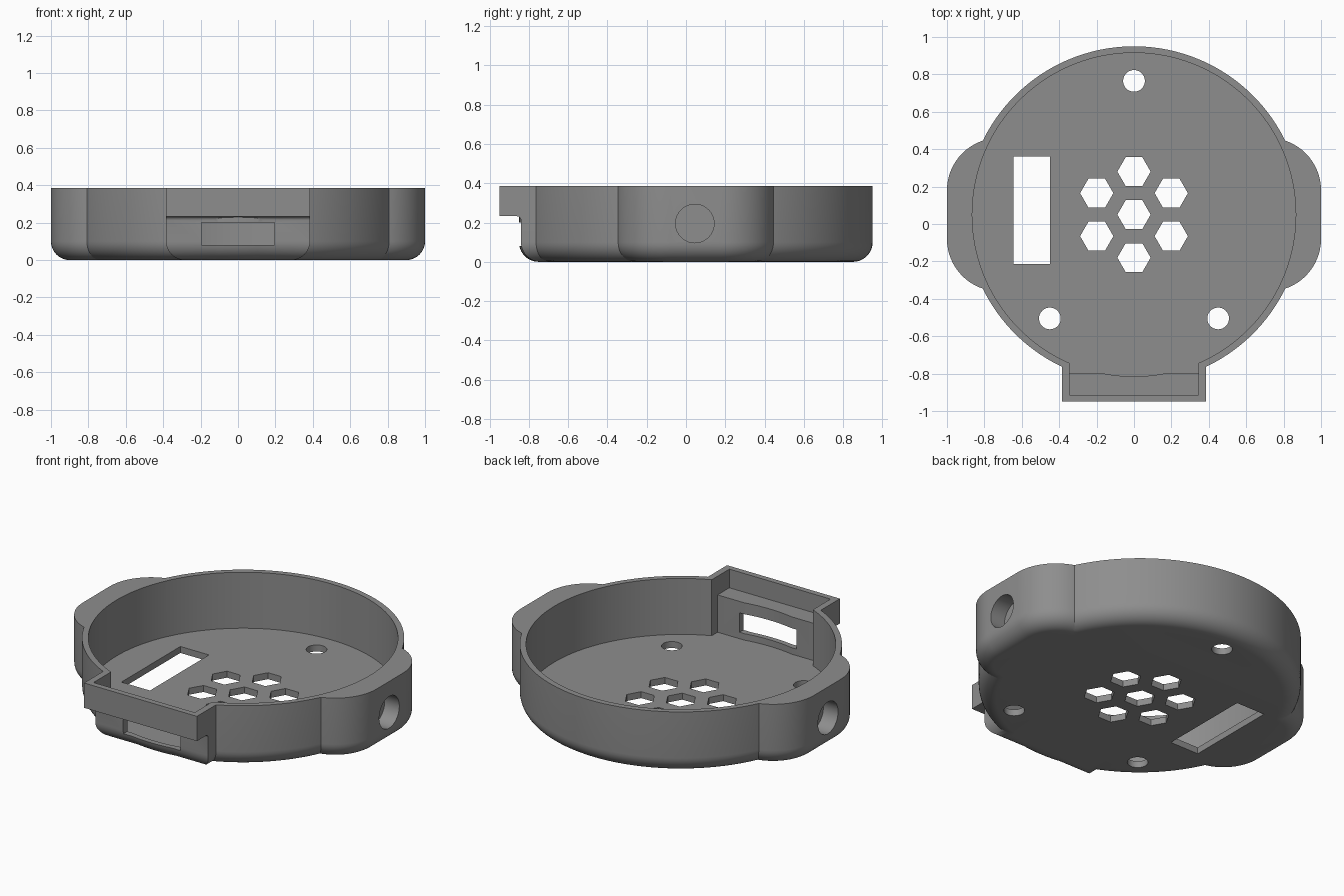
import bpy, bmesh, math
from math import sin, cos, pi, radians

if "Cube" in bpy.data.objects:
    bpy.data.objects.remove(bpy.data.objects["Cube"])

H, FLOOR, FILLET, CY = 0.385, 0.04, 0.1, 0.05   # height, floor thickness, bottom round, ring centre y

grey = bpy.data.materials.new("plain grey")
grey.diffuse_color = (0.27, 0.27, 0.27, 1)
grey.use_nodes = True
grey.node_tree.nodes["Principled BSDF"].inputs["Base Color"].default_value = grey.diffuse_color


def loft(name, rings):
    """Closed solid through rings of equal point count, bottom to top."""
    bm = bmesh.new()
    loops = [[bm.verts.new(p) for p in ring] for ring in rings]
    n = len(loops[0])
    for a, b in zip(loops, loops[1:]):
        for i in range(n):
            j = (i + 1) % n
            bm.faces.new((a[i], a[j], b[j], b[i]))
    bm.faces.new(loops[0][::-1])
    bm.faces.new(loops[-1])
    bmesh.ops.recalc_face_normals(bm, faces=bm.faces)
    me = bpy.data.meshes.new(name)
    bm.to_mesh(me)
    bm.free()
    me.materials.append(grey)
    ob = bpy.data.objects.new(name, me)
    bpy.context.collection.objects.link(ob)
    return ob


def circle(r, x=0, y=CY, n=160):
    return [(x + r * cos(2 * pi * i / n), y + r * sin(2 * pi * i / n)) for i in range(n)]


def rect(x0, x1, y0, y1):
    return [(x0, y0), (x1, y0), (x1, y1), (x0, y1)]


def round_rect(x, y, r, n=16):
    """Rounded rectangle of half sizes x, y about the ring centre."""
    pts = []
    for q, (sx, sy) in enumerate([(1, 1), (-1, 1), (-1, -1), (1, -1)]):
        for i in range(n + 1):
            a = pi / 2 * (q + i / n)
            pts.append((sx * (x - r) + r * cos(a), CY + sy * (y - r) + r * sin(a)))
    return pts


def prism(name, outline, z0, z1):
    return loft(name, [[(x, y, z) for x, y in outline] for z in (z0, z1)])


def filleted(name, outline_at):
    """Upright body whose bottom edge is rounded; outline_at(inset) gives each ring."""
    steps = [(FILLET * (1 - sin(a)), FILLET * (1 - cos(a)))
             for a in (pi / 2 * i / 10 for i in range(11))] + [(0, H)]
    return loft(name, [[(x, y, z) for x, y in outline_at(d)] for d, z in steps])


def boolean(target, tool, op):
    mod = target.modifiers.new(op, 'BOOLEAN')
    mod.operation, mod.solver, mod.object = op, 'EXACT', tool
    bpy.context.view_layer.objects.active = target
    bpy.ops.object.modifier_apply(modifier=mod.name)
    bpy.data.objects.remove(tool)


# Outer body: round case, side lugs, front box
case = filleted("case_shell", lambda d: circle(0.9 - d))
boolean(case, filleted("side_lugs", lambda d: round_rect(1 - d, 0.41 - d, 0.28 - d)), 'UNION')
boolean(case, filleted("front_box", lambda d: rect(d - 0.385, 0.385 - d, d - 0.84, -0.3)), 'UNION')

# Overhanging front lip, with a small round where it meets the box
lip = [(-0.7, H), (-0.95, H), (-0.95, 0.232), (-0.86, 0.232)]
lip += [(-0.86 + 0.02 * sin(a), 0.212 + 0.02 * cos(a)) for a in (pi / 8 * i for i in range(1, 5))]
lip += [(-0.7, 0.212)]
boolean(case, loft("front_lip", [[(x, y, z) for y, z in lip] for x in (-0.385, 0.385)]), 'UNION')

# Hollow interior and lip recess
TOP = H + 0.1
cuts = [prism("cavity", circle(0.865), FLOOR, TOP),
        prism("box_cavity", rect(-0.345, 0.345, -0.8, -0.3), FLOOR, TOP),
        prism("lip_recess", rect(-0.345, 0.345, -0.915, -0.7), 0.27, TOP),
        prism("port_window", rect(-0.195, 0.195, -0.9, -0.7), 0.08, 0.2)]

# Floor openings: slot, screw holes, hexagon grille
cuts.append(prism("slot", rect(-0.645, -0.45, -0.215, 0.36), -0.1, 0.1))
for x, y in [(0, 0.765), (-0.45, -0.505), (0.45, -0.505)]:
    cuts.append(prism("screw_hole", circle(0.058, x, y, 48), -0.1, 0.1))
for k in range(7):
    a, r = radians(30 + 60 * k), 0.23 if k < 6 else 0
    cuts.append(prism("hex_hole", circle(0.089, r * cos(a), CY + r * sin(a), 6), -0.1, 0.1))

# Blind round holes in the lugs
for s in (-1, 1):
    cuts.append(loft("lug_hole", [[(s * x, y, z + 0.195) for y, z in circle(0.098, CY - 0.005, 0, 64)]
                                  for x in (0.9, 1.1)]))
for c in cuts:
    boolean(case, c, 'DIFFERENCE')

case.select_set(True)
bpy.context.view_layer.objects.active = case
bpy.ops.object.shade_smooth_by_angle(angle=radians(25))
